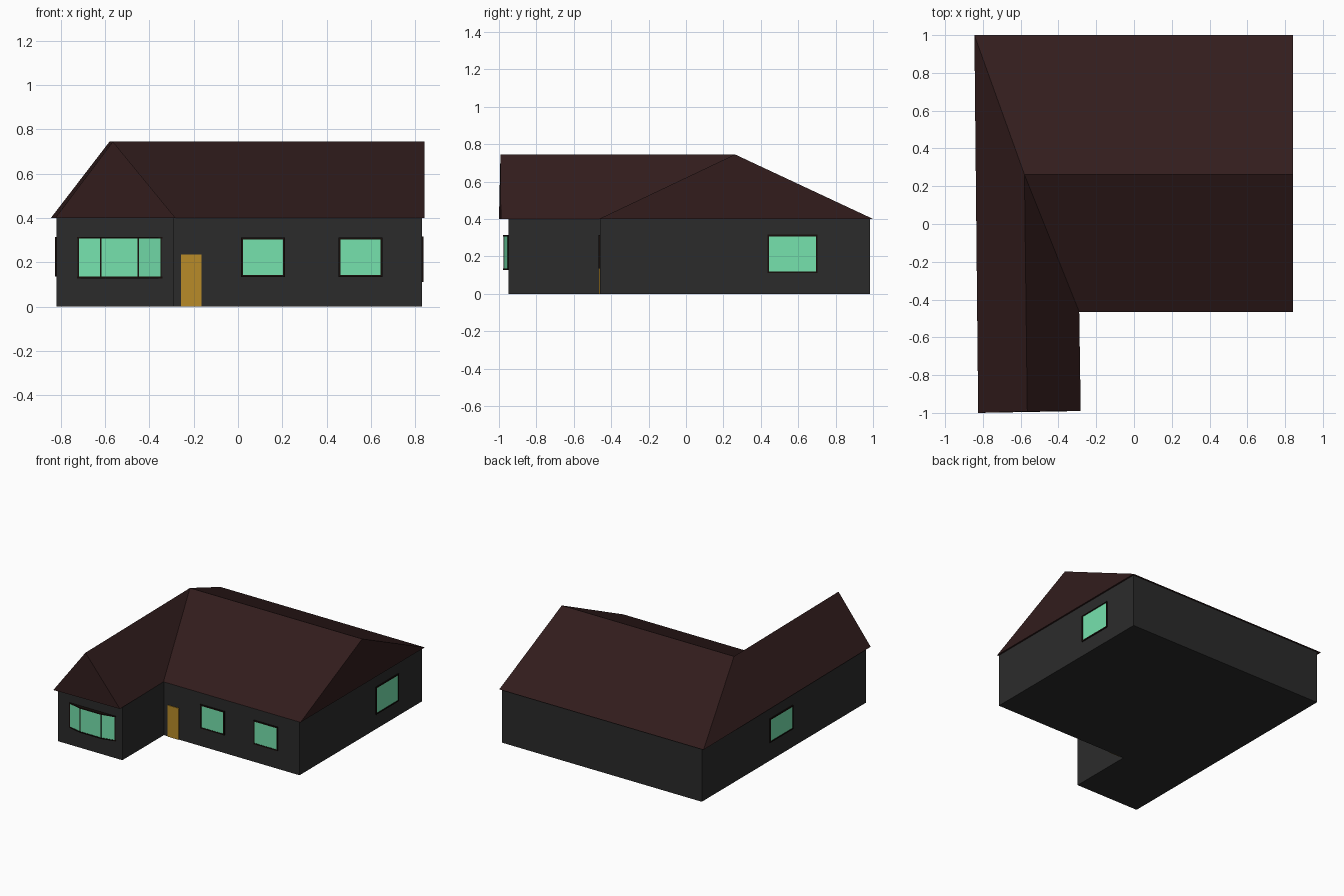
import bpy, bmesh
from mathutils import Matrix, Vector
from math import pi

if "Cube" in bpy.data.objects:
    bpy.data.objects.remove(bpy.data.objects["Cube"])


def material(name, rgb):
    m = bpy.data.materials.new(name)
    m.diffuse_color = (*rgb, 1)
    m.use_nodes = True
    m.node_tree.nodes["Principled BSDF"].inputs["Base Color"].default_value = m.diffuse_color
    return m


WALL = material("dark_wall", (0.024, 0.024, 0.024))
ROOF = material("brown_roof", (0.032, 0.012, 0.012))
GLASS = material("green_glass", (0.18, 0.76, 0.42))
DOOR = material("ochre_door", (0.48, 0.26, 0.022))
FRAME = material("dark_frame", (0.008, 0.004, 0.003))


def make(name, verts, faces, mat):
    me = bpy.data.meshes.new(name)
    me.from_pydata(verts, [], faces)
    bm = bmesh.new()
    bm.from_mesh(me)
    bmesh.ops.recalc_face_normals(bm, faces=bm.faces)
    bm.to_mesh(me)
    bm.free()
    me.materials.append(mat)
    ob = bpy.data.objects.new(name, me)
    bpy.context.collection.objects.link(ob)
    return ob


def prism(name, plan, z0, z1, mat):
    """Extrude a plan outline from z0 up to z1."""
    n = len(plan)
    verts = [(x, y, z) for z in (z0, z1) for x, y in plan]
    faces = [tuple(range(n)), tuple(range(n, 2 * n))]
    faces += [(i, (i + 1) % n, n + (i + 1) % n, n + i) for i in range(n)]
    return make(name, verts, faces, mat)


def panel(name, u0, u1, z0, z1, depth, mat, place, front=0.0):
    """Box facing -y locally, moved onto a wall by a matrix."""
    ob = prism(name, [(u0, -depth), (u1, -depth), (u1, -front), (u0, -front)], z0, z1, mat)
    ob.data.transform(place)
    return ob


def window(name, u0, u1, z0, z1, place, t=0.009):
    panel(name + "_glass", u0, u1, z0, z1, 0.004, GLASS, place)
    for part, box in (("left", (u0 - t, u0, z0 - t, z1 + t)),
                      ("right", (u1, u1 + t, z0 - t, z1 + t)),
                      ("bottom", (u0, u1, z0 - t, z0)),
                      ("top", (u0, u1, z1, z1 + t))):
        panel(f"{name}_frame_{part}", *box, 0.007, FRAME, place)


# L-shaped walls
prism("walls", [(-0.82, -0.95), (-0.29, -0.95), (-0.29, -0.46), (0.83, -0.46),
                (0.83, 0.985), (-0.82, 0.985)], 0, 0.40, WALL)

# Roof: eave outline, then the gable tips and the hip junction
E, R = 0.40, 0.745
eaves = [(-0.825, -1.0), (-0.282, -0.99), (-0.29, -0.465), (0.842, -0.465),
         (0.842, 1.0), (-0.845, 1.0)]
verts = [(x, y, E) for x, y in eaves]
verts += [(-0.565, -0.992, R), (-0.58, 0.262, R), (0.842, 0.262, R)]
make("roof", verts, [(0, 1, 6), (1, 2, 7, 6), (2, 3, 8, 7), (3, 4, 8),
                     (4, 5, 7, 8), (5, 0, 6, 7), (0, 1, 2, 3, 4, 5)], ROOF)

# Flat windows and front door
front = Matrix.Translation((0, -0.46, 0))
right = Matrix.Translation((0.83, 0, 0)) @ Matrix.Rotation(pi / 2, 4, 'Z')
left = Matrix.Translation((-0.82, 0, 0)) @ Matrix.Rotation(-pi / 2, 4, 'Z')
window("front_window_1", 0.022, 0.204, 0.143, 0.304, front)
window("front_window_2", 0.463, 0.644, 0.143, 0.304, front)
window("right_window", 0.445, 0.695, 0.12, 0.307, right)
window("left_window", -0.18, 0.08, 0.145, 0.305, left)
panel("front_door", -0.258, -0.165, 0, 0.235, 0.005, DOOR, front)

# Bay window on the wing: three panes, sill, head and mullions
bay = [(-0.722, -0.952), (-0.62, -0.974), (-0.45, -0.974), (-0.348, -0.952)]
back = [(-0.348, -0.945), (-0.722, -0.945)]
prism("bay_glass", bay + back, 0.135, 0.307, GLASS)
rim = [(-0.728, -0.953), (-0.621, -0.978), (-0.449, -0.978), (-0.342, -0.953),
       (-0.342, -0.945), (-0.728, -0.945)]
prism("bay_sill", rim, 0.127, 0.135, FRAME)
prism("bay_head", rim, 0.307, 0.314, FRAME)
for i, (x, y) in enumerate(bay):
    w = 0.003
    prism(f"bay_mullion_{i + 1}", [(x - w, y - 0.003), (x + w, y - 0.003),
                                   (x + w, -0.945), (x - w, -0.945)], 0.135, 0.307, FRAME)
